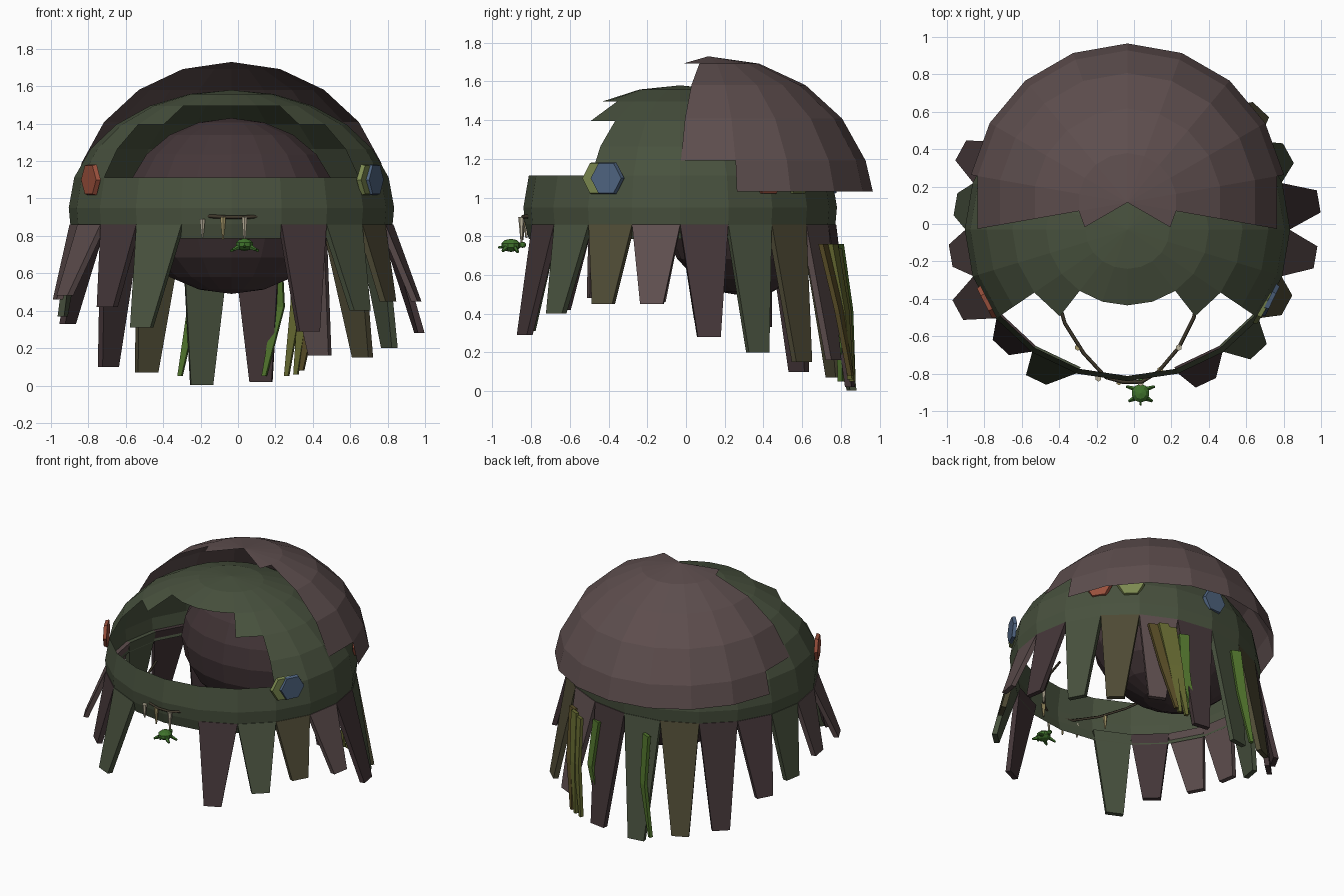
import bpy, bmesh
from math import sin, cos, radians
from mathutils import Vector, Matrix

if "Cube" in bpy.data.objects:
    bpy.data.objects.remove(bpy.data.objects["Cube"])

COL = dict(purple=(.11, .075, .075), dark=(.058, .037, .04), green=(.065, .083, .048),
           olive=(.078, .07, .036), red=(.32, .08, .045), blue=(.08, .13, .22),
           lime=(.2, .25, .08), leaf=(.08, .17, .025), straw=(.13, .14, .03), bark=(.1, .075, .02),
           cord=(.05, .04, .025), bone=(.5, .45, .33), tan=(.4, .33, .15), turtle=(.05, .17, .025))
MATS = {}
for k, c in COL.items():
    MATS[k] = bpy.data.materials.new(k)
    MATS[k].diffuse_color = (*c, 1)

CX, CY, CZ = -.035, -.03, .95          # hood ellipsoid
RX, RY, RZ = .87, .81, .63


def finish(name, bm, mat):
    me = bpy.data.meshes.new(name)
    bm.to_mesh(me)
    bm.free()
    me.materials.append(MATS[mat])
    ob = bpy.data.objects.new(name, me)
    bpy.context.collection.objects.link(ob)
    return ob


def around(az, s=1, z=0.0):
    """Point on the hood's plan ellipse; az in degrees from the front towards +x."""
    a = radians(az)
    return Vector((CX + RX * s * sin(a), CY - RY * s * cos(a), z))


def shell(name, c, r, thetas, azs, mat, keep=lambda t, a: True):
    """Faceted ellipsoid patch; keep(theta, az) chooses faces by their middle angles."""
    bm = bmesh.new()
    n = len(azs)
    grid = [[bm.verts.new((c[0] + r[0] * sin(radians(t)) * sin(radians(a)),
                           c[1] - r[1] * sin(radians(t)) * cos(radians(a)),
                           c[2] + r[2] * cos(radians(t)))) for a in azs] for t in thetas]
    for i in range(len(thetas) - 1):
        for j in range(n):
            k = (j + 1) % n
            a1 = azs[k] if k else azs[0] + 360
            mid = (azs[j] + a1) / 2
            if keep((thetas[i] + thetas[i + 1]) / 2, min(mid, 360 - mid)):
                bm.faces.new((grid[i][j], grid[i + 1][j], grid[i + 1][k], grid[i][k]))
    bmesh.ops.remove_doubles(bm, verts=bm.verts, dist=1e-4)
    bmesh.ops.delete(bm, geom=[v for v in bm.verts if not v.link_faces], context='VERTS')
    return finish(name, bm, mat)


def loft(name, sections, mat):
    """Closed solid through four-point sections."""
    bm = bmesh.new()
    rows = [[bm.verts.new(p) for p in s] for s in sections]
    for a, b in zip(rows, rows[1:]):
        for i in range(4):
            bm.faces.new((a[i], a[(i + 1) % 4], b[(i + 1) % 4], b[i]))
    bm.faces.new(rows[0][::-1])
    bm.faces.new(rows[-1])
    bmesh.ops.recalc_face_normals(bm, faces=bm.faces)
    return finish(name, bm, mat)


def cone(name, m, segs, r1, r2, depth, mat):
    bm = bmesh.new()
    bmesh.ops.create_cone(bm, cap_ends=True, segments=segs, radius1=r1, radius2=r2,
                          depth=depth, matrix=m)
    return finish(name, bm, mat)


# Green hood with its brow band and stepped face opening
def hood_keep(t, a):
    if t > 75 or a > 54:
        return True
    return t < (30 if a < 36 else 45)


shell("hood", (CX, CY, CZ), (RX, RY, RZ), [0, 15, 30, 45, 60, 75, 90, 98, 105],
      [i * 18 for i in range(20)], "green", hood_keep)


# Purple outer cap over the back half
def cap_keep(t, a):
    return a > (60 if t < 18 else 80 if t < 72 else 100)


shell("outer_cap", (-.035, .115, .95), (.855, .855, .78), [0, 18, 36, 54, 72, 84],
      [i * 20 for i in range(18)], "purple", cap_keep)

# Round inner lining
shell("inner_ball", (-.035, .31, .96), (.57, .44, .47), [i * 18 for i in range(11)],
      [i * 20 for i in range(18)], "dark")

# Hanging tapered strips: azimuth, bottom height, flare, bottom azimuth shift, colour
STRIPS = [(27, .29, 1.12, -1.5, "dark"), (45, .4, 1.14, 0, "green"), (63, .45, 1.1, 0, "olive"),
          (81, .45, 1.17, 0, "purple"), (99, .28, 1.19, 0, "dark"), (117, .2, 1.11, 0, "green"),
          (135, .15, 1.14, -1, "olive"), (153, .16, 1.14, -2, "purple"), (171, .02, 1.12, -.5, "dark"),
          (-27, .31, 1.14, -2.5, "green"), (-45, .42, 1.1, 0, "dark"), (-63, .48, 1.17, 0, "purple"),
          (-81, .46, 1.1, 0, "purple"), (-99, .37, 1.07, 0, "green"), (-117, .33, 1.15, 0, "dark"),
          (-135, .1, 1.09, 0, "dark"), (-153, .07, 1.13, 1, "olive"), (-171, .003, 1.13, .5, "green")]
for n, (az, zb, s, shift, mat) in enumerate(STRIPS):
    out = around(az) - Vector((CX, CY, 0))
    out.normalize()
    a, b = around(az - 9, .995, .862), around(az + 9, .995, .862)
    side = (b - a).normalized() * .06
    mid = around(az + shift, s, zb)
    t = out * .035
    top = [a, b, b - t, a - t]
    bot = [mid - side, mid + side, mid + side - t, mid - side - t]
    loft(f"hanging_strip_{n}", [top, bot], mat)

# Hexagonal stones on the band
for n, (az, s, mat) in enumerate([(62, .995, "blue"), (58, .985, "lime"), (-61, .99, "red"),
                                  (125, .98, "red"), (140, .98, "lime"), (182, .98, "blue")]):
    out = (around(az) - Vector((CX, CY, 0))).normalized()
    rot = out.to_track_quat('Z', 'Y').to_matrix().to_4x4()
    m = Matrix.Translation(around(az, s, 1.1)) @ rot @ Matrix.Rotation(radians(30), 4, 'Z')
    cone(f"hex_stone_{n}", m, 6, .095, .088, .024, mat)

# Bent grass blades at the back
BLADES = [((.2, .76, .74), (.22, .8, .42), (.14, .8, .05), "leaf"),
          ((-.23, .79, .76), (-.24, .84, .42), (-.31, .86, .05), "leaf"),
          ((.43, .71, .76), (.4, .79, .42), (.34, .85, .08), "bark"),
          ((.38, .76, .76), (.35, .82, .42), (.31, .85, .06), "straw"),
          ((.33, .78, .74), (.31, .83, .42), (.26, .86, .05), "straw")]
for n, (*pts, mat) in enumerate(BLADES):
    secs = []
    for p, w in zip(pts, (.035, .03, .012)):
        p, u, v = Vector(p), Vector((.9, -.4, 0)) * w, Vector((.004, .012, 0))
        secs.append([p - u - v, p + u - v, p + u + v, p - u + v])
    loft(f"grass_blade_{n}", secs, mat)

# Necklace cord
cu = bpy.data.curves.new("necklace_cord", 'CURVE')
cu.dimensions = '3D'
cu.bevel_depth = .01
cu.bevel_resolution = 0
path = [(-.42, -.36, .97), (-.37, -.53, .95), (-.27, -.69, .92), (-.15, -.82, .905), (-.06, -.845, .9),
        (.04, -.845, .9), (.13, -.79, .905), (.24, -.66, .92), (.32, -.5, .95), (.35, -.36, .97)]
sp = cu.splines.new('POLY')
sp.points.add(len(path) - 1)
for pt, p in zip(sp.points, path):
    pt.co = (*p, 1)
cu.materials.append(MATS["cord"])
bpy.context.collection.objects.link(bpy.data.objects.new("necklace_cord", cu))

# Teeth strung on the cord
for n, (x, y, z, h, mat) in enumerate([(-.19, -.825, .89, .1, "bone"), (-.08, -.845, .9, .12, "tan"),
                                       (.035, -.85, .9, .13, "bone"), (.14, -.78, .91, .1, "tan"),
                                       (.24, -.66, .93, .1, "bone"), (-.3, -.66, .93, .1, "tan")]):
    cone(f"tooth_{n}", Matrix.Translation((x, y, z - h / 2)), 6, .005, .017, h, mat)


# Little turtle pendant
def blob(name, p, r):
    shell(name, p, r, [0, 36, 72, 108, 144, 180], [i * 36 for i in range(10)], "turtle")


T = Vector((.035, -.905, .748))
blob("turtle_shell", T + Vector((0, 0, .005)), (.05, .052, .034))
blob("turtle_head", T + Vector((0, .06, .008)), (.016, .02, .016))
blob("turtle_tail", T + Vector((0, -.055, -.005)), (.007, .012, .007))
for sx in (-1, 1):
    for dy, oy, ln in ((.028, .012, .038), (-.035, -.02, .022)):
        m = (Matrix.Translation(T + Vector((sx * .048, dy, -.016))) @
             Vector((sx, oy * 25, -.5)).to_track_quat('Z', 'Y').to_matrix().to_4x4())
        cone(f"turtle_flipper_{'front' if dy > 0 else 'back'}_{'left' if sx < 0 else 'right'}",
             m, 5, .014, .007, ln * 1.6, "turtle")
cone("pendant_link", Matrix.Translation((.035, -.85, .83)), 5, .005, .005, .14, "cord")

for m in bpy.data.materials:
    if m.users and not m.is_grease_pencil:
        m.use_nodes = True
        m.node_tree.nodes["Principled BSDF"].inputs["Base Color"].default_value = m.diffuse_color
